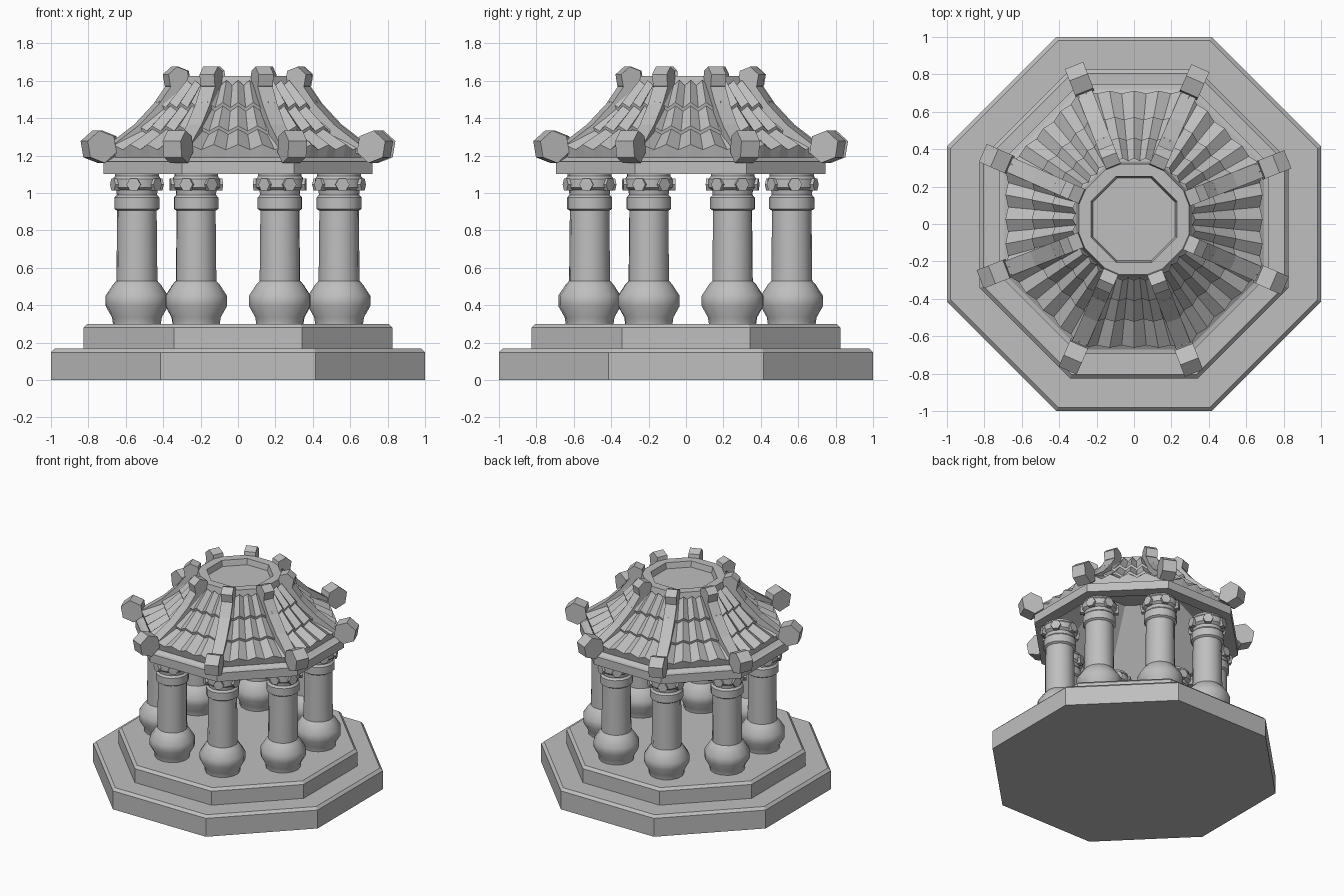
import bpy, bmesh, math
from mathutils import Matrix, Vector

if "Cube" in bpy.data.objects:
    bpy.data.objects.remove(bpy.data.objects["Cube"])

stone = bpy.data.materials.new("grey_stone")
stone.diffuse_color = (0.52, 0.52, 0.52, 1)
stone.use_nodes = True
stone.node_tree.nodes["Principled BSDF"].inputs["Base Color"].default_value = stone.diffuse_color
CENTRE = Vector((0, 0.025, 0))      # pavilion sits slightly back on its base
OCT = math.pi / 8
STEP = math.pi / 4


def finish(name, bm, smooth=False):
    bmesh.ops.recalc_face_normals(bm, faces=bm.faces)
    me = bpy.data.meshes.new(name)
    bm.to_mesh(me)
    bm.free()
    me.materials.append(stone)
    ob = bpy.data.objects.new(name, me)
    bpy.context.collection.objects.link(ob)
    if smooth:
        bpy.context.view_layer.objects.active = ob
        ob.select_set(True)
        bpy.ops.object.shade_smooth_by_angle(angle=math.radians(35))
        ob.select_set(False)
    return ob


def lathe(bm, profile, n, centre=Vector(), phase=OCT):
    """Stack n-sided rings; radii are measured to the flat sides."""
    k = 1 / math.cos(math.pi / n)
    rings = [[bm.verts.new(centre + Vector((r * k * math.cos(phase + 2 * math.pi * i / n),
                                            r * k * math.sin(phase + 2 * math.pi * i / n), z)))
              for i in range(n)] for r, z in profile]
    for a, b in zip(rings, rings[1:]):
        for i in range(n):
            j = (i + 1) % n
            bm.faces.new((a[i], a[j], b[j], b[i]))
    bm.faces.new(rings[0])
    bm.faces.new(rings[-1])


def slab(bm, outline, width, angle):
    """Extrude an outline of (radius, height) sideways, turned to an angle."""
    m = Matrix.Translation(CENTRE) @ Matrix.Rotation(angle, 4, 'Z')
    sides = [[bm.verts.new(m @ Vector((r, s * width / 2, z))) for r, z in outline] for s in (-1, 1)]
    n = len(outline)
    for i in range(n):
        j = (i + 1) % n
        bm.faces.new((sides[0][i], sides[0][j], sides[1][j], sides[1][i]))
    bm.faces.new(sides[0])
    bm.faces.new(sides[1])


def hexagon(r, z, size, turn):
    return [(r + size * math.cos(turn + i * math.pi / 3),
             z + size * math.sin(turn + i * math.pi / 3)) for i in range(6)]


# two octagonal steps with chamfered top edges
for name, a, z0, z1 in (("lower_step", 1.0, 0, 0.168), ("upper_step", 0.825, 0.168, 0.30)):
    bm = bmesh.new()
    lathe(bm, [(a, z0), (a, z1 - 0.02), (a - 0.02, z1), (0.3, z1)], 8)
    finish(name, bm)

# columns with bulbous feet and ringed capitals
column = [(0.125, 0.30), (0.13, 0.335), (0.163, 0.395), (0.163, 0.45), (0.125, 0.51),
          (0.107, 0.53), (0.103, 0.905), (0.118, 0.915), (0.118, 0.975), (0.105, 0.99),
          (0.108, 1.015), (0.126, 1.03), (0.126, 1.075), (0.115, 1.09), (0.115, 1.105)]
for i in range(8):
    ang = OCT + i * STEP
    c = CENTRE + Vector((math.cos(ang), math.sin(ang), 0)) * 0.585
    bm = bmesh.new()
    lathe(bm, column, 14, c, ang)
    finish("column", bm, True)
    # small hexagonal bosses around the capital
    bm = bmesh.new()
    for k in range(6):
        m = (Matrix.Translation(c) @ Matrix.Rotation(ang + k * math.pi / 3, 4, 'Z')
             @ Matrix.Translation((0.12, 0, 1.045)) @ Matrix.Rotation(math.pi / 2, 4, 'Y'))
        bmesh.ops.create_cone(bm, cap_ends=True, segments=6, radius1=0.038, radius2=0.038,
                              depth=0.04, matrix=m)
    finish("capital_bosses", bm)

# hollow roof shell: ceiling, beam, eave, slope, top ring and recess
bm = bmesh.new()
lathe(bm, [(0.25, 1.53), (0.63, 1.10), (0.72, 1.10), (0.72, 1.168), (0.695, 1.172),
           (0.65, 1.20), (0.52, 1.29), (0.41, 1.41), (0.31, 1.55), (0.295, 1.625),
           (0.23, 1.625), (0.22, 1.58)], 8, CENTRE)
finish("roof_shell", bm)

# folded tile courses on each roof side, each course overlapping the next
rows = [(0.665, 1.215), (0.525, 1.315), (0.415, 1.44), (0.312, 1.575)]
bm = bmesh.new()
for side in range(8):
    m = Matrix.Translation(CENTRE) @ Matrix.Rotation(side * STEP, 4, 'Z')
    for (a0, z0), (a1, z1) in zip(rows, rows[1:]):
        strips = []
        for a, z, lift in ((a0, z0 - 0.03, 0), (a0, z0, 0.02), (a1, z1, 0.0)):
            strip = []
            for j in range(9):
                fold = 0.035 if j % 2 == 0 else 0.0
                if z < z0:
                    fold = 0
                half = a * math.tan(OCT) * 0.95
                strip.append(bm.verts.new(m @ Vector((a + (fold + lift) * 0.4,
                                                      half * (j / 4 - 1), z + (fold + lift) * 0.8))))
            strips.append(strip)
        for s, t in zip(strips, strips[1:]):
            for j in range(8):
                bm.faces.new((s[j], s[j + 1], t[j + 1], t[j]))
finish("roof_tiles", bm)

# corner ridges with hexagonal scroll ends
path = [(0.34, 1.575), (0.45, 1.425), (0.56, 1.315), (0.70, 1.215), (0.80, 1.18)]
for i in range(8):
    ang = OCT + i * STEP - math.radians(1.2)
    bm = bmesh.new()
    slab(bm, path + [(r + 0.02, z + 0.05) for r, z in reversed(path)], 0.085, ang)
    finish("corner_ridge", bm)
    bm = bmesh.new()
    slab(bm, hexagon(0.80, 1.247, 0.088, 0.35), 0.105, ang)
    slab(bm, hexagon(0.355, 1.612, 0.064, 0.35), 0.085, ang)
    finish("ridge_scrolls", bm)
